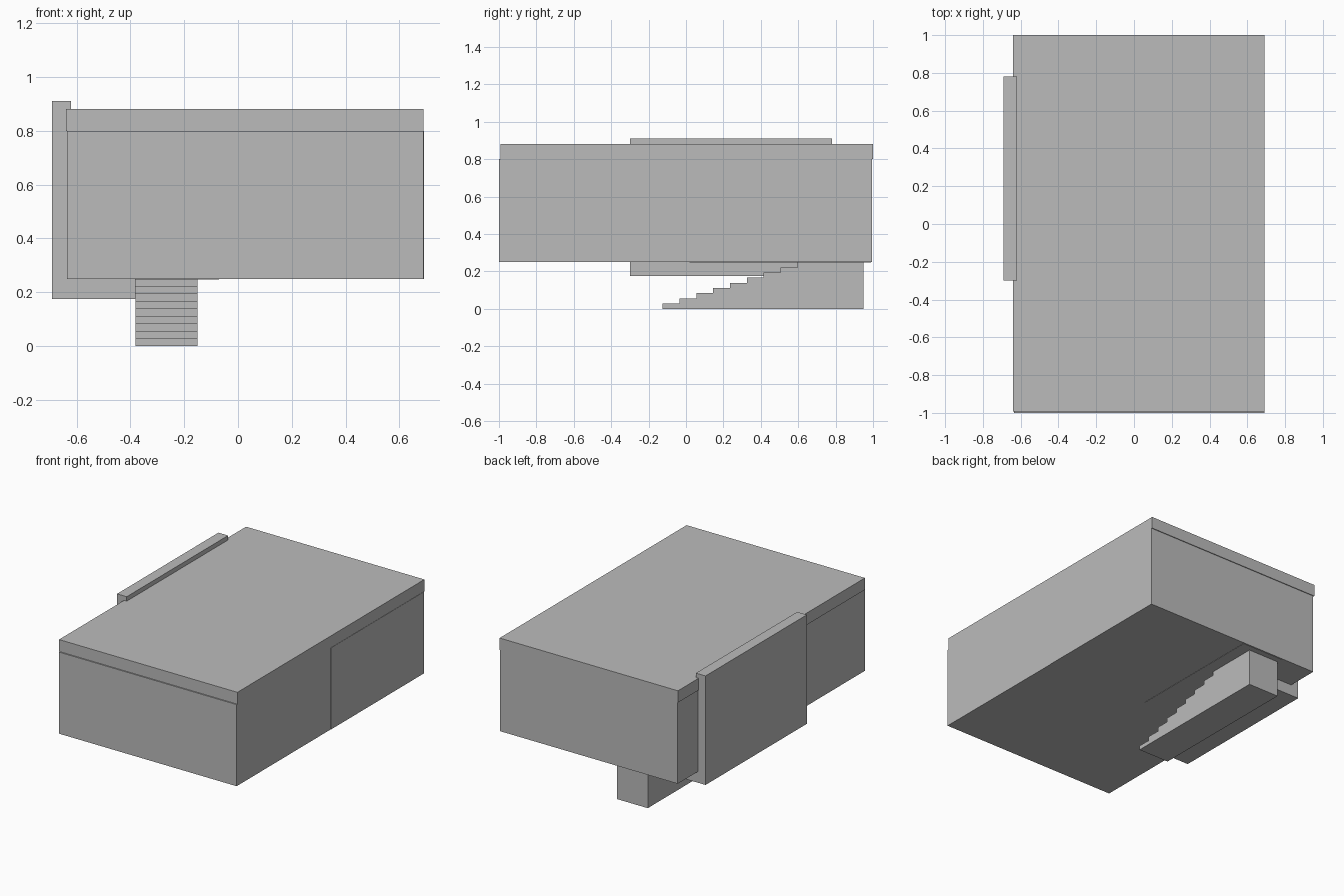
import bpy
import bmesh

if "Cube" in bpy.data.objects:
    bpy.data.objects.remove(bpy.data.objects["Cube"], do_unlink=True)

# Single plain grey
grey = bpy.data.materials.new("plain_grey")
grey.use_nodes = True
COLOR = (0.5, 0.5, 0.5, 1)
grey.diffuse_color = COLOR
grey.node_tree.nodes["Principled BSDF"].inputs["Base Color"].default_value = COLOR


def prism(name, profile, x0, x1):
    """Extrude a (y, z) profile from x0 to x1."""
    bm = bmesh.new()
    face = bm.faces.new([bm.verts.new((x0, y, z)) for y, z in profile])
    extruded = bmesh.ops.extrude_face_region(bm, geom=[face])["geom"]
    moved = [v for v in extruded if isinstance(v, bmesh.types.BMVert)]
    bmesh.ops.translate(bm, verts=moved, vec=(x1 - x0, 0, 0))
    bmesh.ops.recalc_face_normals(bm, faces=bm.faces)
    mesh = bpy.data.meshes.new(name)
    bm.to_mesh(mesh)
    bm.free()
    mesh.materials.append(grey)
    obj = bpy.data.objects.new(name, mesh)
    bpy.context.collection.objects.link(obj)
    return obj


def box(name, x, y, z):
    """Box from (min, max) ranges on each axis."""
    corners = [(y[0], z[0]), (y[1], z[0]), (y[1], z[1]), (y[0], z[1])]
    return prism(name, corners, *x)


# Raised storey: front and rear halves under a roof slab
FLOOR, EAVES = 0.25, 0.80
box("front_block", (-0.635, 0.69), (-1.0, 0.0), (FLOOR, EAVES))
box("rear_block", (-0.635, 0.692), (0.0, 0.995), (FLOOR, EAVES))
box("roof_slab", (-0.64, 0.69), (-0.992, 1.0), (EAVES, 0.88))

# Side wall standing proud of the storey, with a landing below it
box("side_wall", (-0.692, -0.62), (-0.30, 0.78), (0.175, 0.91))
box("landing", (-0.62, -0.38), (-0.30, 0.78), (0.175, FLOOR))

# Thin ceiling panel above the stair
box("ceiling_panel", (-0.38, -0.07), (0.02, 0.99), (0.248, FLOOR))

# Solid staircase climbing towards the back
STEPS, START, TREAD, BACK = 9, -0.125, 0.09, 0.95
rise = FLOOR / STEPS
profile = [(START, 0)]
for i in range(STEPS):
    y = START + i * TREAD
    y_next = BACK if i == STEPS - 1 else y + TREAD
    profile += [(y, (i + 1) * rise), (y_next, (i + 1) * rise)]
profile.append((BACK, 0))
prism("staircase", profile, -0.38, -0.15)
